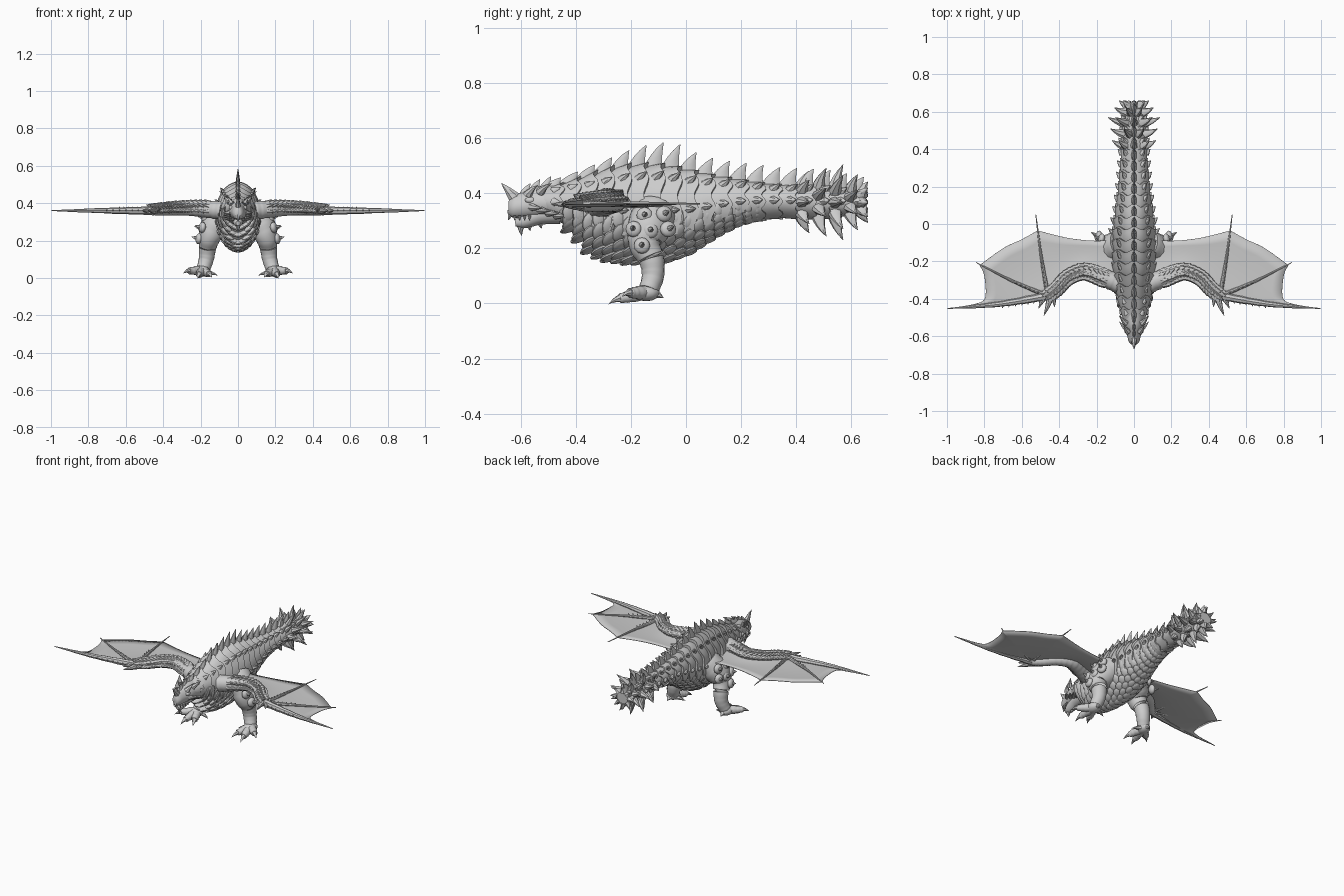
import bpy, bmesh, math
from math import sin, cos, pi, radians
from mathutils import Vector as V

if "Cube" in bpy.data.objects:
    bpy.data.objects.remove(bpy.data.objects["Cube"])

stone = bpy.data.materials.new("stone grey")
stone.use_nodes = True
stone.diffuse_color = (0.6, 0.6, 0.6, 1)
stone.node_tree.nodes["Principled BSDF"].inputs["Base Color"].default_value = stone.diffuse_color


# ---- helpers ----
def finish(name, bm, mirror=False, thick=0, angle=40):
    bmesh.ops.recalc_face_normals(bm, faces=bm.faces)
    mesh = bpy.data.meshes.new(name)
    bm.to_mesh(mesh)
    bm.free()
    mesh.materials.append(stone)
    mesh.shade_smooth()
    mesh.set_sharp_from_angle(angle=radians(angle))
    ob = bpy.data.objects.new(name, mesh)
    bpy.context.collection.objects.link(ob)
    if thick:
        mod = ob.modifiers.new("thickness", "SOLIDIFY")
        mod.thickness, mod.offset = thick, 0
    if mirror:
        ob.modifiers.new("mirror", "MIRROR").use_mirror_merge = False


def skin(bm, rows, closed=True):
    """Bridge a list of point rows with quads; closed rows get end caps."""
    vs = [[bm.verts.new(p) for p in row] for row in rows]
    n = len(vs[0])
    for a, b in zip(vs, vs[1:]):
        for i in range(n if closed else n - 1):
            j = (i + 1) % n
            bm.faces.new((a[i], a[j], b[j], b[i]))
    if closed:
        bm.faces.new(vs[0])
        bm.faces.new(vs[-1])


def spline(keys, x):
    """Smooth value lookup in rows of (x, values...)."""
    i = max(0, min(len(keys) - 2, sum(k[0] <= x for k in keys) - 1))
    k = [V(keys[max(0, min(len(keys) - 1, i + d))]) for d in (-1, 0, 1, 2)]
    t = max(0, min(1, (x - k[1][0]) / (k[2][0] - k[1][0])))
    m1, m2 = (k[2] - k[0]) / 2, (k[3] - k[1]) / 2
    h = t * t * (3 - 2 * t)
    return k[1] * (1 - h) + k[2] * h + m1 * t * (1 - t) ** 2 - m2 * t * t * (1 - t)


def path(points, steps=6):
    """Smooth path through rows of (x, y, z, radius)."""
    keys = [(i, *p) for i, p in enumerate(points)]
    n = (len(points) - 1) * steps
    return [spline(keys, i / steps)[1:] for i in range(n + 1)]


def tube(bm, points, steps=6, sides=12, ridge=0, period=3):
    """Round limb along a path; ridge adds overlapping scale rings."""
    pts = path(points, steps)
    rows = []
    for i, p in enumerate(pts):
        a, b = pts[max(0, i - 1)], pts[min(len(pts) - 1, i + 1)]
        t = (V(b[:3]) - V(a[:3])).normalized()
        u = t.orthogonal() if abs(t.z) > 0.95 else t.cross(V((0, 0, 1)))
        u.normalize()
        w = t.cross(u)
        r = p[3] * (1 + ridge * (i % period) / period)
        rows.append([V(p[:3]) + (u * cos(2 * pi * k / sides) + w * sin(2 * pi * k / sides)) * r
                     for k in range(sides)])
    skin(bm, rows)


def spike(bm, base, out, length, radius, bend=(0, 0, 0), flat=1.0, sides=7):
    """Horn growing from base along out, curving toward bend; flat thins it sideways."""
    out, bend, base = V(out).normalized(), V(bend), V(base)
    u = out.cross(V((0, 1, 0)))
    u = (u if u.length > 0.1 else out.cross(V((1, 0, 0)))).normalized()
    w = out.cross(u)
    rows = []
    for t in (0, 0.25, 0.5, 0.75, 0.98):
        c = base + out * length * t + bend * t * t
        r = radius * (1 - t) ** 0.8
        rows.append([c + (u * cos(2 * pi * k / sides) * flat + w * sin(2 * pi * k / sides)) * r
                     for k in range(sides)])
    skin(bm, rows)


def ball(bm, centre, size, up=(0, 0, 1)):
    """Ellipsoid turned so its z axis follows up."""
    q = V(up).to_track_quat("Z", "Y")
    for v in bmesh.ops.create_uvsphere(bm, u_segments=12, v_segments=7, radius=1)["verts"]:
        v.co = V(centre) + q @ V(a * b for a, b in zip(v.co, size))


# ---- trunk: rows of y, top, bottom, half width ----
TRUNK = [(-.56, .41, .33, .045), (-.5, .42, .31, .06), (-.42, .44, .27, .08), (-.34, .465, .185, .098),
         (-.24, .49, .155, .11), (-.1, .495, .15, .112), (0, .48, .175, .105), (.1, .46, .235, .092),
         (.2, .445, .285, .08), (.32, .43, .31, .07), (.5, .425, .31, .06), (.65, .405, .33, .045)]


def surf(y, a, k=1.0):
    _, top, bot, w = spline(TRUNK, y)
    taper = 1 - 0.15 * max(0, -sin(a))
    return V((w * k * cos(a) * taper, y, (top + bot) / 2 + (top - bot) / 2 * k * sin(a)))


bm = bmesh.new()
skin(bm, [[surf(-.56 + 1.21 * i / 60, 2 * pi * j / 32, .97) for j in range(32)] for i in range(61)])
finish("trunk", bm)

# overlapping armour bands down the back; nearly full rings on the tail
FIN_HEIGHT = [(-.55, .035), (-.35, .06), (-.13, .1), (0, .07), (.2, .068), (.4, .065), (.65, .05)]
bm, fins = bmesh.new(), bmesh.new()
pitch = .061
for b in range(19):
    y0 = -.52 + b * pitch
    low = radians(-25 if y0 < .2 else -88)
    rows = []
    for t, k in ((0, .97), (.3, 1.03), (.7, 1.07), (1, 1.11), (1, .94)):
        row = []
        for j in range(37):
            a = low + (pi - 2 * low) * j / 36
            row.append(surf(y0 + t * (pitch + .01 + .009 * cos(8 * (a - pi / 2))), a, k))
        rows.append(row)
    skin(bm, rows, closed=False)
    # tall fin on the ridge, low horns on the shoulders and flanks
    tall = spline(FIN_HEIGHT, y0)[1]
    spike(fins, surf(y0 + .035, pi / 2, .96), (0, .12, 1), tall, .036, (0, .026, 0), .45)
    for deg, size in ((50, .42), (5, .35)):
        for a in (radians(deg), pi - radians(deg)):
            spike(fins, surf(y0 + .045, a, 1), (cos(a), .5, sin(a)), tall * size, .02, (0, .012, 0), .8)
finish("back_armour", bm)
finish("back_fins", fins)

# broad tail club spikes
bm = bmesh.new()
for n, (y, size) in enumerate(((.42, .06), (.48, .082), (.54, .09), (.595, .07), (.635, .04))):
    for k in range(8):
        a = 2 * pi * (k + .5 * (n % 2)) / 8
        spike(bm, surf(y, a, .92), (cos(a), .1, sin(a)), size, .027, (0, .022, 0), .75)
finish("tail_spikes", bm)

# belly scales, large on the chest and shrinking toward the tail
bm = bmesh.new()
for i in range(20):
    y = -.42 + i * .036
    size = .04 if y < -.2 else .04 - (y + .2) * .045
    for j in range(-4, 5):
        a = -pi / 2 + (j + .5 * (i % 2)) * radians(19)
        p = surf(y, a, .98)
        n = (surf(y, a, 1.2) - surf(y, a, 1)).normalized() + V((0, .35, 0))
        ball(bm, p, (size * .75, size, size * .32), n)
finish("belly_scales", bm)

# ---- head ----
bm = bmesh.new()
SKULL = [(-.645, .37, .325, .014), (-.63, .39, .312, .028), (-.59, .405, .31, .038),
         (-.54, .425, .31, .053), (-.47, .43, .31, .062)]
rows = []
for i in range(21):
    y, top, bot, w = spline(SKULL, -.645 + i * .00875)
    rows.append([V((w * cos(a) * (1 - .25 * max(0, sin(a))), y, (top + bot) / 2 + (top - bot) / 2 * sin(a)))
                 for a in (2 * pi * j / 20 for j in range(20))])
skin(bm, rows)
spike(bm, (0, -.635, .335), (0, -.3, -1), .035, .013)
spike(bm, (0, -.615, .375), (0, -.8, 1), .08, .026, (0, -.006, 0), .7)
for y, z in ((-.585, .395), (-.55, .41), (-.51, .42)):
    spike(bm, (0, y, z), (0, .1, 1), .042, .022, (0, .016, 0), .5)
finish("skull", bm)

bm = bmesh.new()
tube(bm, [(0, -.46, .33, .042), (0, -.53, .322, .036), (0, -.59, .298, .026), (0, -.62, .292, .012)])
for y, z, size in ((-.6, .29, .045), (-.57, .295, .032), (-.53, .3, .028)):
    spike(bm, (0, y, z), (0, -.1, -1), size, .016, (0, .008, 0))
finish("lower_jaw", bm)

bm = bmesh.new()
ball(bm, (.037, -.565, .375), (.012, .02, .012))
spike(bm, (.033, -.575, .395), (.5, .4, .8), .045, .018, (0, .02, 0))
spike(bm, (.045, -.53, .405), (.7, .5, .7), .05, .018, (0, .02, 0))
for k in range(4):
    spike(bm, (.04, -.56 + k * .03, .35 - k * .01), (1, .5, -.1), .045, .016, (0, .02, 0))
for k in range(4):
    spike(bm, (.022 + k * .005, -.622 + k * .018, .318), (.2, 0, -1), .018, .006)
finish("brow_and_cheek_horns", bm, mirror=True)

# ---- wings ----
SHOULDER, WRIST = (.08, -.32, .36), (.46, -.385, .36)
ARM = [(*SHOULDER, .05), (.17, -.285, .367, .044), (.265, -.255, .37, .037), (.35, -.285, .368, .033),
       (.41, -.345, .364, .03), (*WRIST, .024)]
EDGE = [(.1, -.08, .35, 0), (.2, -.09, .355, 0), (.35, -.075, .36, 0), (.515, -.035, .36, 0)]
bm = bmesh.new()


def panel(front, back):
    skin(bm, [[V(f[:3]).lerp(V(b[:3]), t / 6) - V((0, 0, .008 * sin(pi * t / 6)))
               for t in range(7)] for f, b in zip(front, back)], closed=False)


panel(path(ARM, 6), path(EDGE, 10))
for edge in ([EDGE[-1], (.6, -.082, .36, 0), (.7, -.13, .36, 0), (.825, -.22, .36, 0)],
             [(.825, -.22, .36, 0), (.8, -.28, .36, 0), (.795, -.39, .36, 0), (.84, -.425, .36, 0),
              (.98, -.452, .36, 0)]):
    curve = path(edge, 8)
    panel([WRIST] * len(curve), curve)
bmesh.ops.remove_doubles(bm, verts=bm.verts, dist=.0002)
finish("wing_membrane", bm, mirror=True, thick=.004)

# arm with overlapping scale plates along its top and leading side
bm = bmesh.new()
tube(bm, ARM, steps=9, sides=14, ridge=.1)
arm = path(ARM, 4)
for p, q in zip(arm[3:], arm[4:]):
    along = (V(q[:3]) - V(p[:3])).normalized()
    side = along.cross(V((0, 0, 1)))
    for deg in (-15, 30, 75, 120, 165):
        out = side * cos(radians(deg)) + V((0, 0, 1)) * sin(radians(deg))
        spike(bm, V(p[:3]) + out * p[3] * .75, out * .55 + along, .042, .019, flat=.8)
finish("wing_arm", bm, mirror=True)

# finger bones with thorny bases
bm = bmesh.new()
for end, mid, r in (((.525, .05, .362), (.495, -.18, .363), .012), ((.845, -.205, .362), (.65, -.305, .363), .012),
                    ((.998, -.452, .36), (.73, -.43, .36), .022)):
    bone = [(*WRIST, r), (*mid, r * .6), (*end, .002)]
    tube(bm, bone, steps=10, sides=8, ridge=.15)
    for p in path(bone, 9)[1:9]:
        side = (.2, -1, .1) if r > .02 else (.4, -.1, 1)
        spike(bm, p[:3], side, p[3] + .012, .008)
spike(bm, (.45, -.40, .36), (.25, -1, 0), .095, .02, (.01, 0, 0))
spike(bm, (.43, -.39, .36), (-.1, -1, .1), .055, .017)
spike(bm, (.485, -.40, .36), (.5, -1, 0), .06, .015)
finish("wing_fingers", bm, mirror=True)

# ---- legs ----
bm = bmesh.new()
LEG = [(.07, -.11, .33, .08), (.125, -.135, .275, .078), (.152, -.15, .215, .058), (.163, -.125, .16, .046),
       (.17, -.12, .1, .04), (.185, -.135, .05, .036)]
tube(bm, LEG, steps=6, sides=16, ridge=.04)
ball(bm, (.19, -.145, .038), (.04, .05, .03))
for y, z in ((-.08, .325), (-.15, .32), (-.065, .27), (-.13, .265), (-.19, .27), (-.16, .21)):
    x = .17 + .03 * (.34 - z) / .1
    out = V((1, (y + .13) * 5, .15))
    ball(bm, (x, y, z), (.03, .03, .018), out)
    spike(bm, (x, y, z), out, .042, .016, (0, .01, .005))
finish("leg", bm, mirror=True)

bm = bmesh.new()
for tip in ((.155, -.225, .022), (.208, -.24, .018), (.262, -.205, .038)):
    heel, tip = V((.19, -.14, .04)), V(tip)
    go = (tip - heel).normalized()
    tube(bm, [(*heel, .027), (*heel.lerp(tip, .6), .022), (*tip, .017)], sides=10, ridge=.15)
    spike(bm, tip - go * .008, go + V((0, 0, .25)), .05, .017, (0, 0, -.025))
spike(bm, (.19, -.11, .035), (.1, 1, -.2), .03, .018, (0, 0, -.01))
spike(bm, (.165, -.135, .03), (-1, -.3, -.1), .06, .016, (0, 0, -.01))
finish("foot_toes", bm, mirror=True)
